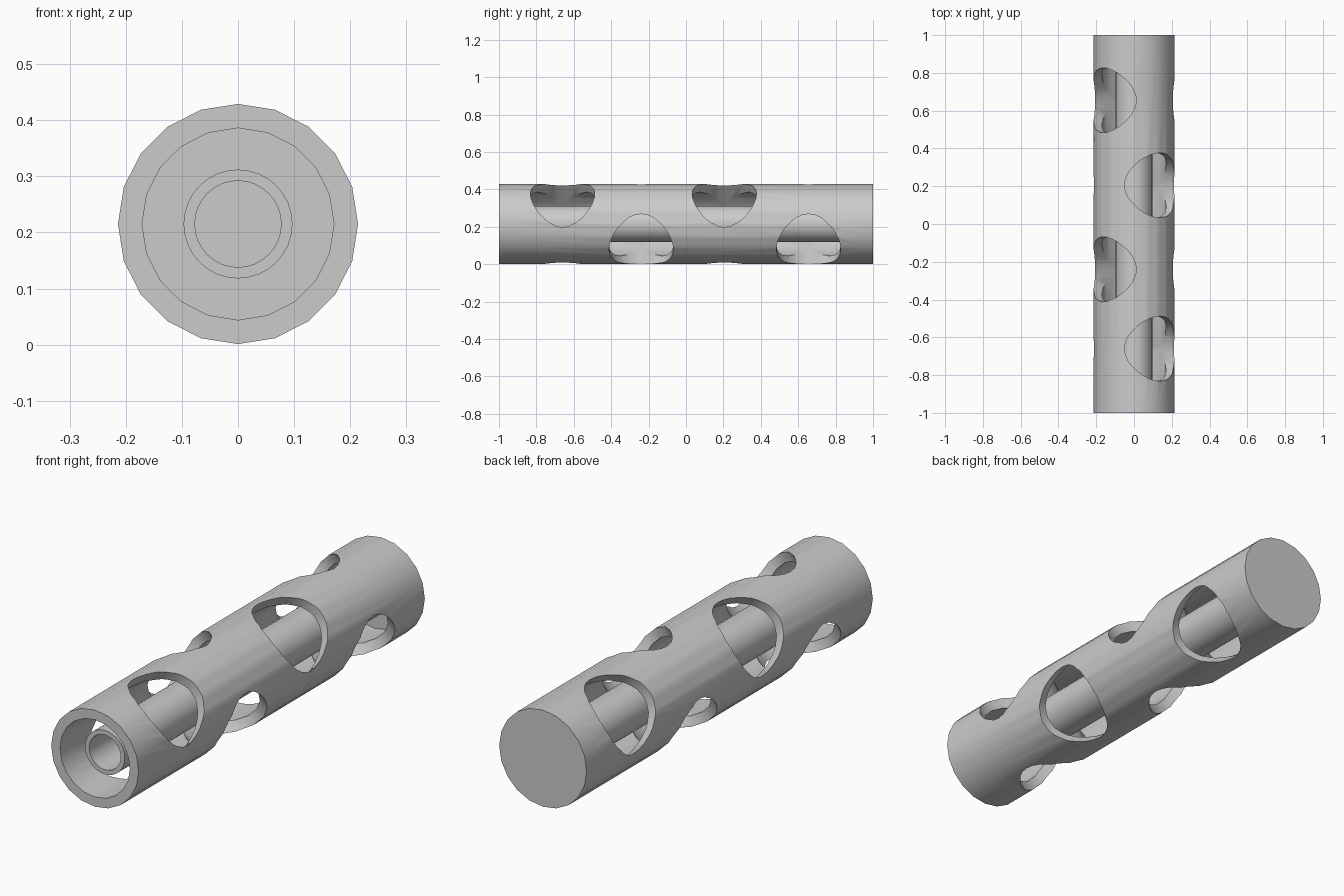
import bpy, bmesh, math

if "Cube" in bpy.data.objects:
    bpy.data.objects.remove(bpy.data.objects["Cube"])

CZ = 0.215  # height of the tube axis


def cup(name, profile, sides):
    """Lathe an (y, radius) profile around the long axis, capping both profile ends."""
    bm = bmesh.new()
    rings = []
    for y, r in profile:
        rings.append([bm.verts.new((r * math.cos(2 * math.pi * i / sides), y,
                                    CZ + r * math.sin(2 * math.pi * i / sides)))
                      for i in range(sides)])
    for a, b in zip(rings, rings[1:]):
        for i in range(sides):
            j = (i + 1) % sides
            bm.faces.new((a[i], a[j], b[j], b[i]))
    bm.faces.new(rings[0])
    bm.faces.new(rings[-1])
    bmesh.ops.recalc_face_normals(bm, faces=bm.faces)
    me = bpy.data.meshes.new(name)
    bm.to_mesh(me)
    bm.free()
    ob = bpy.data.objects.new(name, me)
    bpy.context.collection.objects.link(ob)
    return ob


def smooth(ob):
    bpy.ops.object.select_all(action='DESELECT')
    ob.select_set(True)
    bpy.context.view_layer.objects.active = ob
    bpy.ops.object.shade_smooth_by_angle(angle=math.radians(30))


# Outer tube: open at the front, closed at the back
outer = cup("outer_tube", [(1, 0.214), (-1, 0.214), (-1, 0.171), (0.955, 0.171)], 20)

# Cross-drilled round holes, alternating direction along the tube
for y, angle in [(-0.66, 49.5), (-0.24, -39.5), (0.205, 49.5), (0.655, -39.5)]:
    bpy.ops.mesh.primitive_cylinder_add(
        vertices=32, radius=0.172, depth=0.7, location=(0, y, CZ),
        rotation=(0, math.radians(90 - angle), 0))
    cutter = bpy.context.object
    cutter.name = "hole_cutter"
    cutter.hide_render = True
    mod = outer.modifiers.new("hole", 'BOOLEAN')
    mod.operation = 'DIFFERENCE'
    mod.solver = 'EXACT'
    mod.object = cutter
    bpy.context.view_layer.objects.active = outer
    bpy.ops.object.modifier_apply(modifier=mod.name)
    bpy.data.objects.remove(cutter)
smooth(outer)

# Inner tube: slightly recessed, standing on the back wall
inner = cup("inner_tube", [(0.96, 0.097), (-0.93, 0.097), (-0.93, 0.077), (0.92, 0.077)], 32)
smooth(inner)
